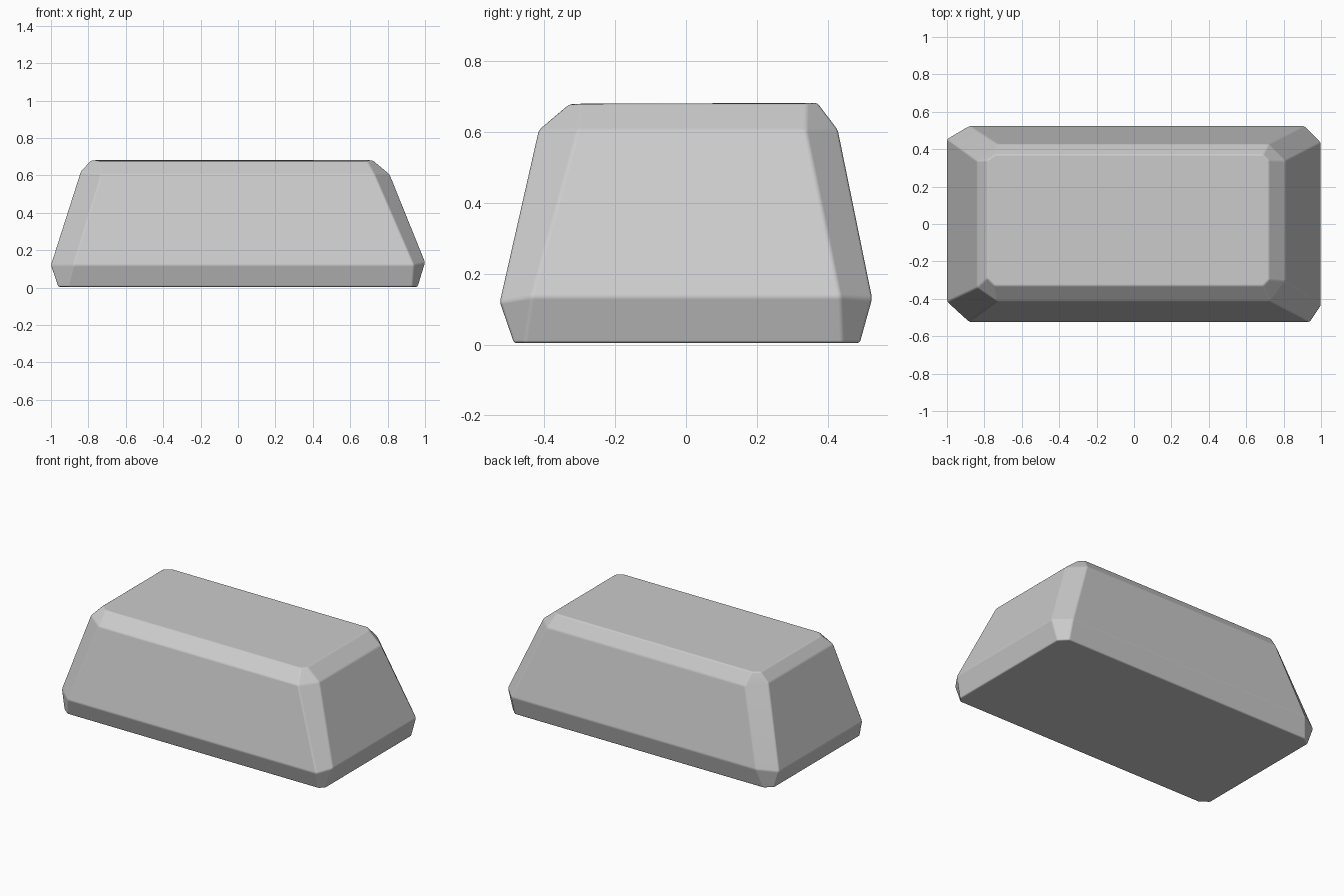
import bpy, bmesh

if "Cube" in bpy.data.objects:
    bpy.data.objects.remove(bpy.data.objects["Cube"])


def ring(bm, left, right, front, back, cuts, heights):
    """Eight-sided ring. cuts: (dx, dy) for front-left, front-right, back-right, back-left;
    heights: z along the front, right, back and left sides."""
    fl, fr, br, bl = cuts
    zf, zr, zb, zl = heights
    points = [
        (left + fl[0], front, zf), (right - fr[0], front, zf),
        (right, front + fr[1], zr), (right, back - br[1], zr),
        (right - br[0], back, zb), (left + bl[0], back, zb),
        (left, back - bl[1], zl), (left, front + fl[1], zl)]
    return [bm.verts.new(p) for p in points]


bm = bmesh.new()
# base, widest belt, shoulder and top outlines
rings = [
    ring(bm, -0.96, 0.96, -0.485, 0.49,
         [(0.05, 0.04), (0.03, 0.03), (0.05, 0.05), (0.05, 0.04)],
         (0.004, 0.004, 0.004, 0.004)),
    ring(bm, -1.0, 1.0, -0.525, 0.525,
         [(0.12, 0.11), (0.06, 0.09), (0.09, 0.09), (0.12, 0.07)],
         (0.12, 0.135, 0.13, 0.12)),
    ring(bm, -0.84, 0.81, -0.415, 0.428,
         [(0.11, 0.075), (0.08, 0.11), (0.09, 0.09), (0.11, 0.09)],
         (0.605, 0.605, 0.605, 0.62)),
    ring(bm, -0.785, 0.72, -0.33, 0.37,
         [(0.04, 0.04), (0.03, 0.03), (0.03, 0.03), (0.04, 0.03)],
         (0.677, 0.68, 0.682, 0.68)),
]

# walls and caps
for lower, upper in zip(rings, rings[1:]):
    for i in range(8):
        j = (i + 1) % 8
        bm.faces.new((lower[i], lower[j], upper[j], upper[i]))
bm.faces.new(rings[0][::-1])
bm.faces.new(rings[-1])
bmesh.ops.recalc_face_normals(bm, faces=bm.faces[:])

mesh = bpy.data.meshes.new("ingot")
bm.to_mesh(mesh)
bm.free()
ingot = bpy.data.objects.new("ingot", mesh)
bpy.context.collection.objects.link(ingot)

# slightly worn edges
bevel = ingot.modifiers.new("worn_edges", "BEVEL")
bevel.width = 0.008
bevel.segments = 2
bevel.limit_method = 'ANGLE'
bevel.angle_limit = 0.15
bevel.harden_normals = True

bpy.context.view_layer.objects.active = ingot
ingot.select_set(True)
bpy.ops.object.shade_smooth_by_angle(angle=0.5)
